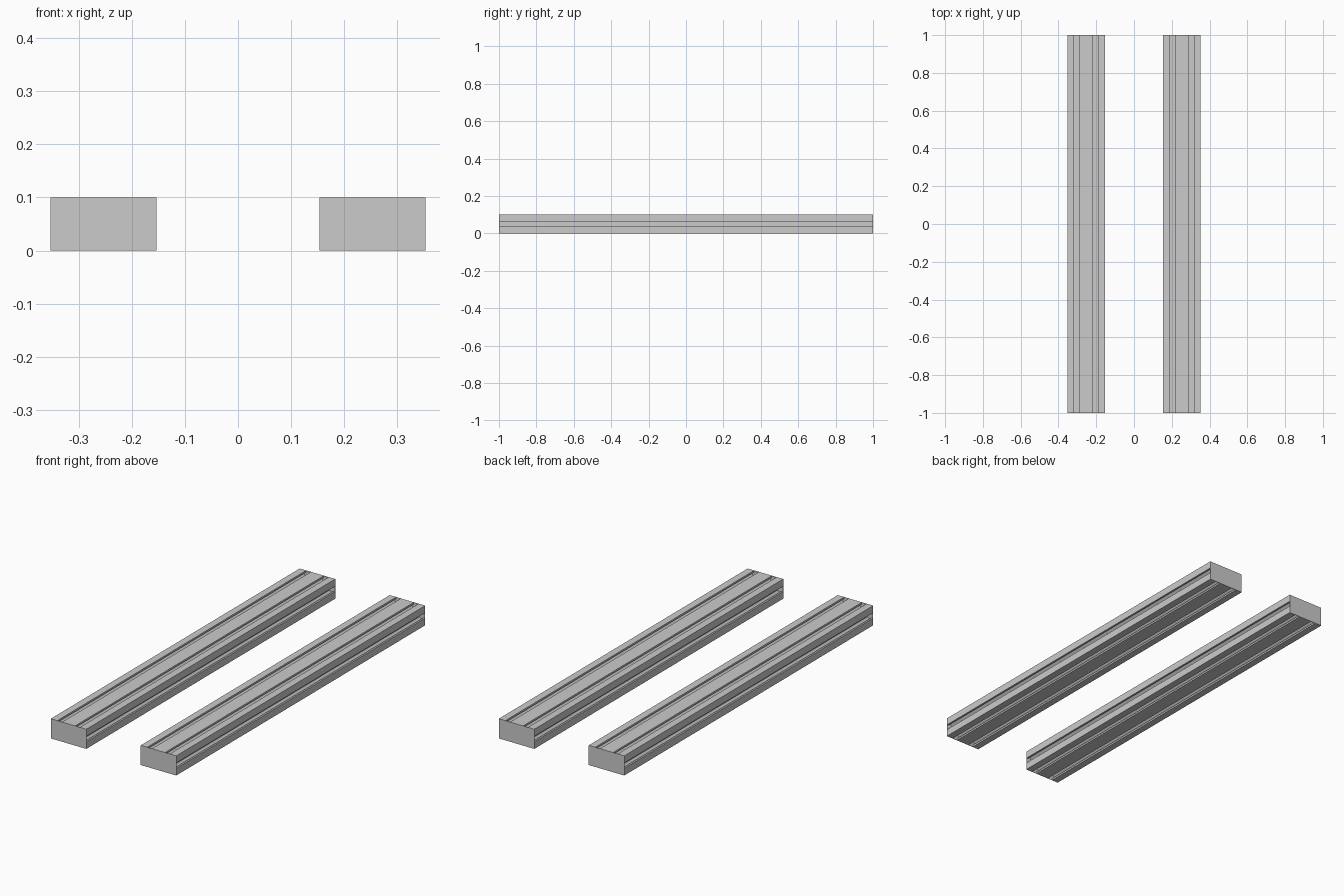
import bpy, bmesh
from mathutils import Vector

if "Cube" in bpy.data.objects:
    bpy.data.objects.remove(bpy.data.objects["Cube"])

L, W, H = 2.0, 0.2, 0.1      # rail length, width, height
CAP = 0.002                  # end plate thickness

# T-slot outline: (position along the face, depth into the rail)
half = [(-0.0135, 0), (-0.0135, 0.009), (-0.0275, 0.009), (-0.0275, 0.016), (-0.0135, 0.03)]
slot = half + [(-u, d) for u, d in reversed(half)]


def rail_profile():
    # walk the rectangle counter-clockwise, cutting slots into each face
    faces = [((-W/2, 0), (1, 0), (W/4, 3*W/4)), ((W/2, 0), (0, 1), (H/2,)),
             ((W/2, H), (-1, 0), (W/4, 3*W/4)), ((-W/2, H), (0, -1), (H/2,))]
    pts = []
    for start, direction, centres in faces:
        s, t = Vector(start), Vector(direction)
        n = Vector((-t.y, t.x))
        pts.append(s)
        for c in centres:
            pts += [s + t * (c + u) + n * d for u, d in slot]
    return pts


def extrude_profile(name, pts, x, y0, y1):
    bm = bmesh.new()
    face = bm.faces.new([bm.verts.new((x + p[0], y0, p[1])) for p in pts])
    out = bmesh.ops.extrude_face_region(bm, geom=[face])
    moved = [v for v in out["geom"] if isinstance(v, bmesh.types.BMVert)]
    bmesh.ops.translate(bm, verts=moved, vec=(0, y1 - y0, 0))
    bmesh.ops.recalc_face_normals(bm, faces=bm.faces)
    mesh = bpy.data.meshes.new(name)
    bm.to_mesh(mesh)
    bm.free()
    obj = bpy.data.objects.new(name, mesh)
    bpy.context.collection.objects.link(obj)


# two slotted rails, each closed by thin plates at both ends
plate = [(-W/2, 0), (W/2, 0), (W/2, H), (-W/2, H)]
for side, x in (("left", -0.253), ("right", 0.253)):
    extrude_profile(side + "_slotted_rail", rail_profile(), x, -L/2 + CAP, L/2 - CAP)
    extrude_profile(side + "_front_end_plate", plate, x, -L/2, -L/2 + CAP)
    extrude_profile(side + "_back_end_plate", plate, x, L/2 - CAP, L/2)
